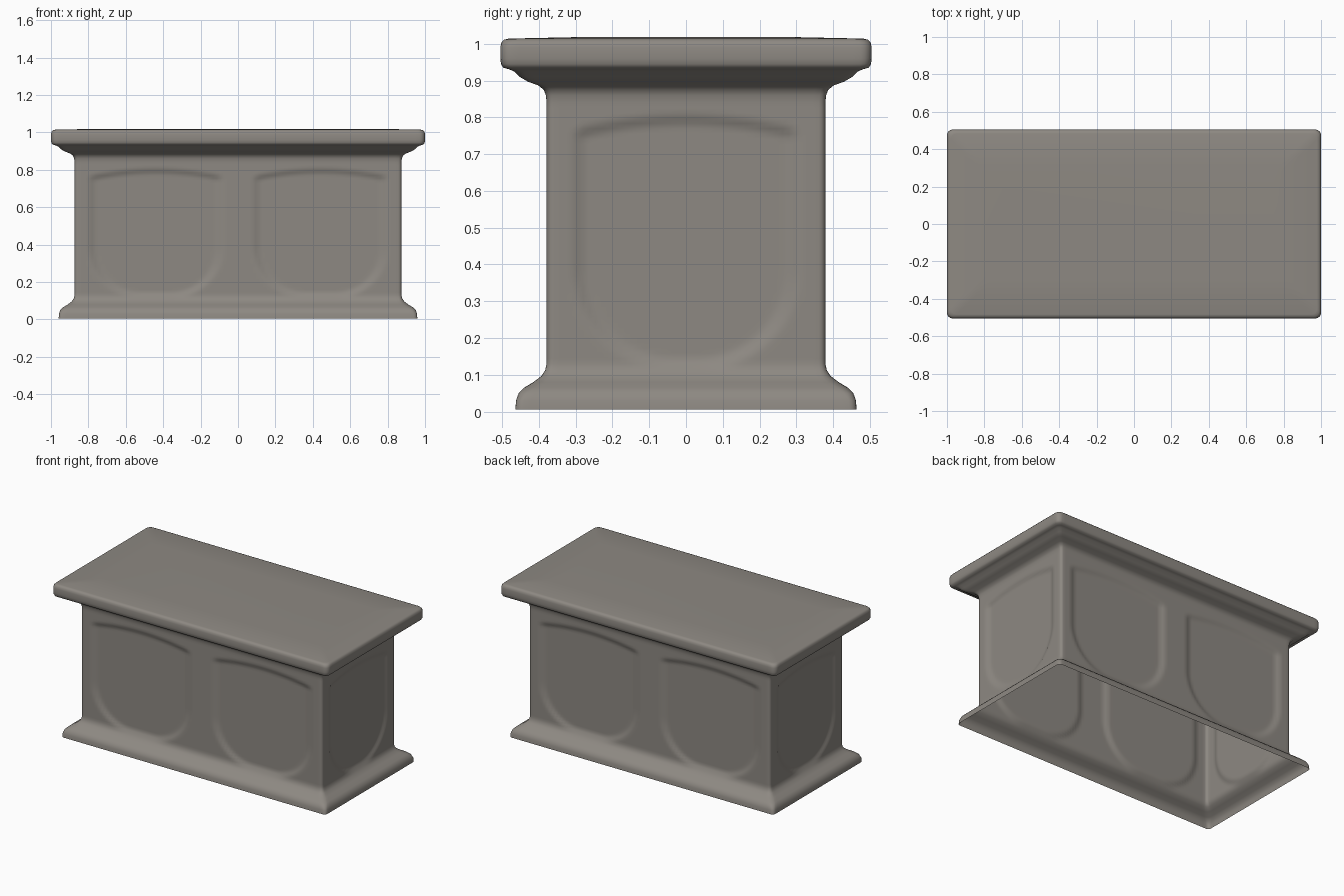
import bpy, bmesh, math
from mathutils import Vector

cube = bpy.data.objects.get("Cube")
if cube:
    bpy.data.objects.remove(cube, do_unlink=True)

stone = bpy.data.materials.new("warm grey stone")
stone.use_nodes = True
colour = (0.27, 0.25, 0.225, 1)
stone.diffuse_color = colour
stone.node_tree.nodes["Principled BSDF"].inputs["Base Color"].default_value = colour

EXTRA = 0.495        # how much longer than deep the chest is, per half
LONG, SHORT, ARC = 90, 44, 4
WALL_LOW, WALL_HIGH = 0.13, 0.84


def smoothstep(t):
    t = max(0.0, min(1.0, t))
    return t * t * (3 - 2 * t)


def panel_depth(x, z, half):
    """Sunk panel: arched top, deep round lower corners."""
    x = abs(x)
    low, high = 0.11, 0.81 - 0.04 * (x / half) ** 2
    mid = (low + high) / 2
    r = 0.28 if z < mid else 0.03
    qx = x - half + r
    qz = abs(z - mid) - (high - low) / 2 + r
    dist = math.hypot(max(qx, 0), max(qz, 0)) + min(max(qx, qz), 0) - r
    return 0.012 * smoothstep(-dist / 0.035)


def ring(depth, z, radius):
    """Rounded rectangle at one height, with the panels pressed inwards."""
    points = []
    hx, hy = depth + EXTRA, depth
    for side in range(4):
        ang = side * math.pi / 2
        normal = Vector((math.sin(ang), -math.cos(ang), 0))
        along = Vector((math.cos(ang), math.sin(ang), 0))
        front = side % 2 == 0
        run, out = (hx, hy) if front else (hy, hx)
        count = LONG if front else SHORT
        for i in range(count + 1):
            s = (run - radius) * (2 * i / count - 1)
            sink = 0
            if WALL_LOW - 0.04 < z < WALL_HIGH:
                sink = panel_depth(abs(s) - 0.44, z, 0.36) if front else panel_depth(s, z, 0.31)
            points.append(along * s + normal * (out - sink) + Vector((0, 0, z)))
        for k in range(1, ARC):
            a = k / ARC * math.pi / 2
            points.append(along * (run - radius + radius * math.sin(a))
                          + normal * (out - radius + radius * math.cos(a)) + Vector((0, 0, z)))
    return points


# Half depth, height and corner radius: flared foot, wall, cornice, slab
foot = [(0.464, 0.006, 0.02), (0.462, 0.03, 0.02), (0.455, 0.05, 0.025), (0.44, 0.065, 0.03),
        (0.415, 0.08, 0.03), (0.393, 0.097, 0.025), (0.383, 0.112, 0.02)]
wall = [(0.379, WALL_LOW + (WALL_HIGH - WALL_LOW) * i / 50, 0.018) for i in range(51)]
cornice = [(0.381, 0.86, 0.018), (0.387, 0.875, 0.02), (0.402, 0.887, 0.02), (0.43, 0.897, 0.02),
           (0.452, 0.91, 0.02), (0.468, 0.925, 0.025), (0.482, 0.931, 0.025)]
slab = [(0.497, 0.935, 0.025), (0.503, 0.945, 0.028), (0.505, 0.96, 0.03), (0.505, 0.99, 0.03),
        (0.502, 1.003, 0.03), (0.495, 1.011, 0.03), (0.483, 1.014, 0.03), (0.3, 1.018, 0.03)]

# One thin open-bottomed shell
bm = bmesh.new()
rings = [[bm.verts.new(p) for p in ring(*step)] for step in foot + wall + cornice + slab]
for lower, upper in zip(rings, rings[1:]):
    for i in range(len(lower)):
        j = (i + 1) % len(lower)
        bm.faces.new((lower[i], lower[j], upper[j], upper[i]))
bm.faces.new(rings[-1])

mesh = bpy.data.meshes.new("stone_chest")
bm.to_mesh(mesh)
bm.free()
mesh.materials.append(stone)
chest = bpy.data.objects.new("stone_chest", mesh)
bpy.context.collection.objects.link(chest)
bpy.context.view_layer.objects.active = chest
chest.select_set(True)
bpy.ops.object.shade_smooth_by_angle(angle=math.radians(50))
